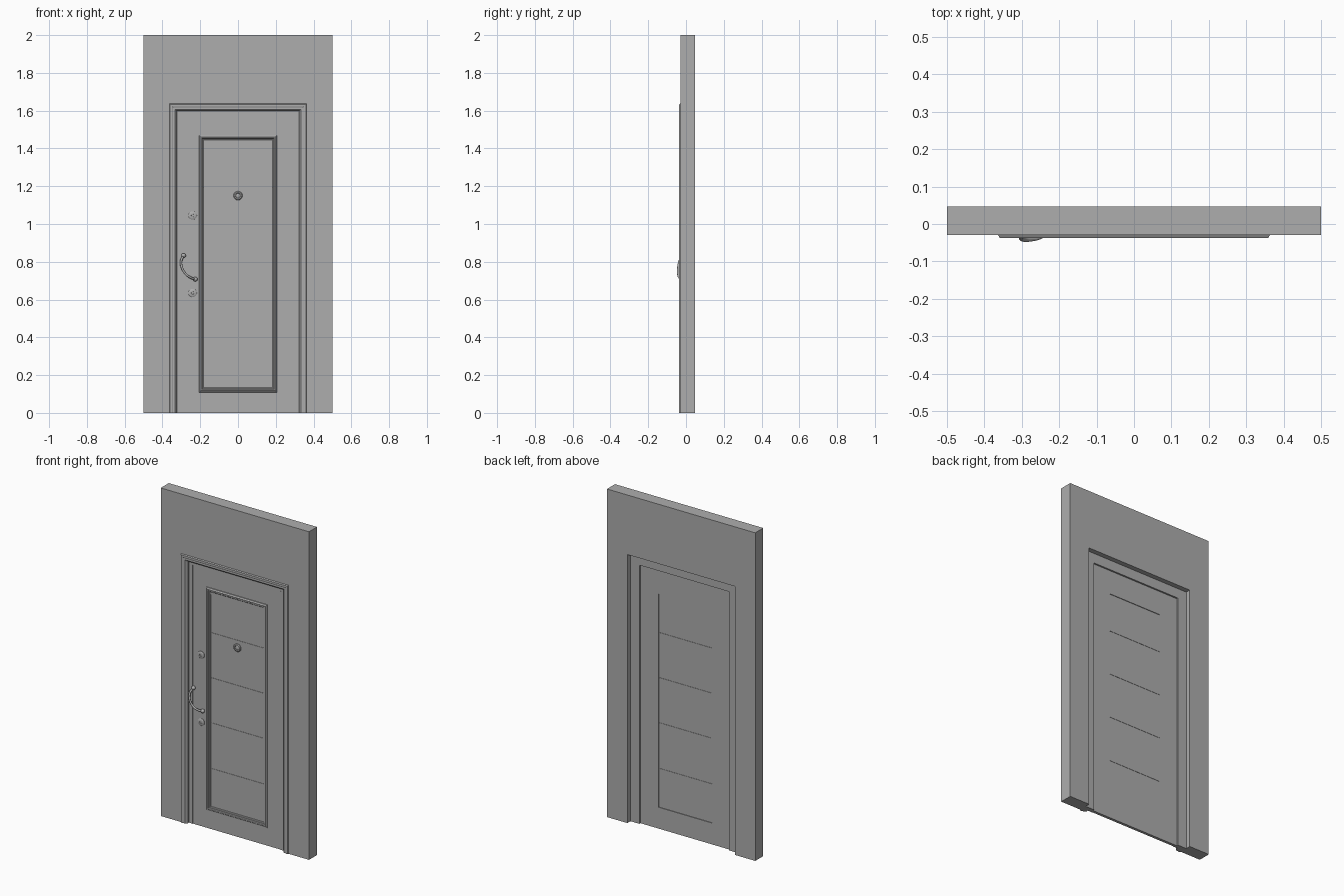
import bpy, bmesh, math
from mathutils import Vector

cube = bpy.data.objects.get("Cube")
if cube:
    bpy.data.objects.remove(cube, do_unlink=True)

grey = bpy.data.materials.new("plain grey")
grey.use_nodes = True
tone = (0.42, 0.42, 0.42, 1)
grey.diffuse_color = tone
grey.node_tree.nodes["Principled BSDF"].inputs["Base Color"].default_value = tone


def finish(name, bm):
    bmesh.ops.recalc_face_normals(bm, faces=bm.faces)
    mesh = bpy.data.meshes.new(name)
    bm.to_mesh(mesh)
    bm.free()
    mesh.materials.append(grey)
    ob = bpy.data.objects.new(name, mesh)
    bpy.context.scene.collection.objects.link(ob)
    return ob


def smooth(ob):
    bpy.ops.object.select_all(action="DESELECT")
    ob.select_set(True)
    bpy.context.view_layer.objects.active = ob
    bpy.ops.object.shade_smooth_by_angle(angle=math.radians(40))


def sweep(name, profile, w, z0, z1, closed):
    """Mitre a closed (outward, y) profile around a rectangle; open ones stop at z0."""
    bm = bmesh.new()
    rings = []
    for sx, top in ((-1, 0), (-1, 1), (1, 1), (1, 0)):
        ring = []
        for out, y in profile:
            z = z1 + out if top else z0 - (out if closed else 0)
            ring.append(bm.verts.new((sx * (w + out), y, z)))
        rings.append(ring)
    n = len(profile)
    for i in range(4 if closed else 3):
        a, b = rings[i], rings[(i + 1) % 4]
        for j in range(n):
            k = (j + 1) % n
            bm.faces.new((a[j], a[k], b[k], b[j]))
    if not closed:
        bm.faces.new(rings[0])
        bm.faces.new(rings[3])
    return finish(name, bm)


def slab(name, x, z0, z1, y0, y1):
    bm = bmesh.new()
    bmesh.ops.create_cube(bm, size=1)
    for v in bm.verts:
        v.co = (v.co.x * 2 * x, y0 if v.co.y < 0 else y1, z0 if v.co.z < 0 else z1)
    return finish(name, bm)


def lathe(name, x, z, profile, sides=20):
    """Round fitting turned about the y axis from (radius, y) points."""
    bm = bmesh.new()
    rings = [[bm.verts.new((x + r * math.cos(math.tau * i / sides), y,
                            z + r * math.sin(math.tau * i / sides)))
              for i in range(sides)] for r, y in profile]
    for a, b in zip(rings, rings[1:]):
        for i in range(sides):
            k = (i + 1) % sides
            bm.faces.new((a[i], a[k], b[k], b[i]))
    bm.faces.new(rings[0])
    bm.faces.new(rings[-1])
    smooth(finish(name, bm))


# Wall with a doorway cut through to the floor
WALL_F, WALL_B = -0.03, 0.047
outline = [(-.5, 0), (-.5, 2), (.5, 2), (.5, 0), (.363, 0), (.363, 1.637), (-.363, 1.637), (-.363, 0)]
bm = bmesh.new()
face = bm.faces.new([bm.verts.new((x, WALL_F, z)) for x, z in outline])
new = bmesh.ops.extrude_face_region(bm, geom=[face])["geom"]
bmesh.ops.translate(bm, vec=(0, WALL_B - WALL_F, 0),
                    verts=[v for v in new if isinstance(v, bmesh.types.BMVert)])
finish("wall", bm)

# Door frame with stepped front trim
sweep("door_frame", [(0, .017), (0, -.012), (.02, -.012), (.02, -.022), (.026, -.03),
                     (.03, -.034), (.04, -.034), (.046, -.037), (.056, -.037),
                     (.06, -.03), (.06, .017)], .303, 0, 1.577, False)

# Door leaf: border around the panel opening
DOOR_F, DOOR_B = -0.01, 0.007
outer = [(-.303, 0), (-.303, 1.577), (.303, 1.577), (.303, 0)]
inner = [(-.18, .13), (-.18, 1.43), (.18, 1.43), (.18, .13)]
bm = bmesh.new()
loops = [[bm.verts.new((x, y, z)) for x, z in pts]
         for pts, y in ((outer, DOOR_F), (inner, DOOR_F), (inner, DOOR_B), (outer, DOOR_B))]
for a, b in zip(loops, loops[1:] + loops[:1]):
    for i in range(4):
        k = (i + 1) % 4
        bm.faces.new((a[i], a[k], b[k], b[i]))
finish("door_leaf", bm)

# Door edge bead beside the frame
for side in (-1, 1):
    bead = slab("door_edge_bead", .003, 0, 1.577, -.014, DOOR_F)
    bead.location.x = side * .3

# Panel boards over a thin core, leaving fine grooves
slab("panel_core", .182, .125, 1.435, -.002, .001)
cuts = [.128, .367, .645, .92, 1.195, 1.432]
for low, high in zip(cuts, cuts[1:]):
    slab("panel_board", .181, low + .0007, high - .0007, -.004, .003)

# Raised moulding around the panel
sweep("panel_moulding", [(0, -.004), (0, -.009), (.004, -.012), (.008, -.012), (.011, -.017),
                         (.017, -.018), (.021, -.014), (.025, -.013), (.027, -.008), (.01, -.004)],
      .18, .135, 1.443, True)

# Peephole and lock rosettes
lathe("peephole", 0, 1.15, [(.024, -.003), (.024, -.009), (.02, -.013), (.014, -.013),
                            (.012, -.01), (.006, -.012)])
for z in (1.045, .635):
    lathe("lock_rosette", -.24, z, [(.022, -.009), (.022, -.013), (.018, -.016), (.008, -.016),
                                    (.007, -.014)])

# Curved pull handle with end knobs
path = [Vector(p) for p in ((-.288, -.018, .833), (-.301, -.034, .805), (-.297, -.041, .77),
                            (-.276, -.041, .735), (-.25, -.034, .716), (-.226, -.018, .708))]
curve = bpy.data.curves.new("pull_handle", "CURVE")
curve.dimensions = "3D"
curve.bevel_depth = .006
curve.bevel_resolution = 3
curve.use_fill_caps = True
spline = curve.splines.new("BEZIER")
spline.bezier_points.add(len(path) - 1)
for point, co in zip(spline.bezier_points, path):
    point.co = co
    point.handle_left_type = point.handle_right_type = "AUTO"
curve.materials.append(grey)
handle = bpy.data.objects.new("pull_handle", curve)
bpy.context.scene.collection.objects.link(handle)

for end in (path[0], path[-1]):
    bm = bmesh.new()
    bmesh.ops.create_uvsphere(bm, u_segments=16, v_segments=10, radius=.012)
    bmesh.ops.translate(bm, vec=end, verts=bm.verts)
    smooth(finish("handle_knob", bm))
    lathe("handle_post", end.x, end.z, [(.007, DOOR_F + .001), (.007, end.y)], 14)
